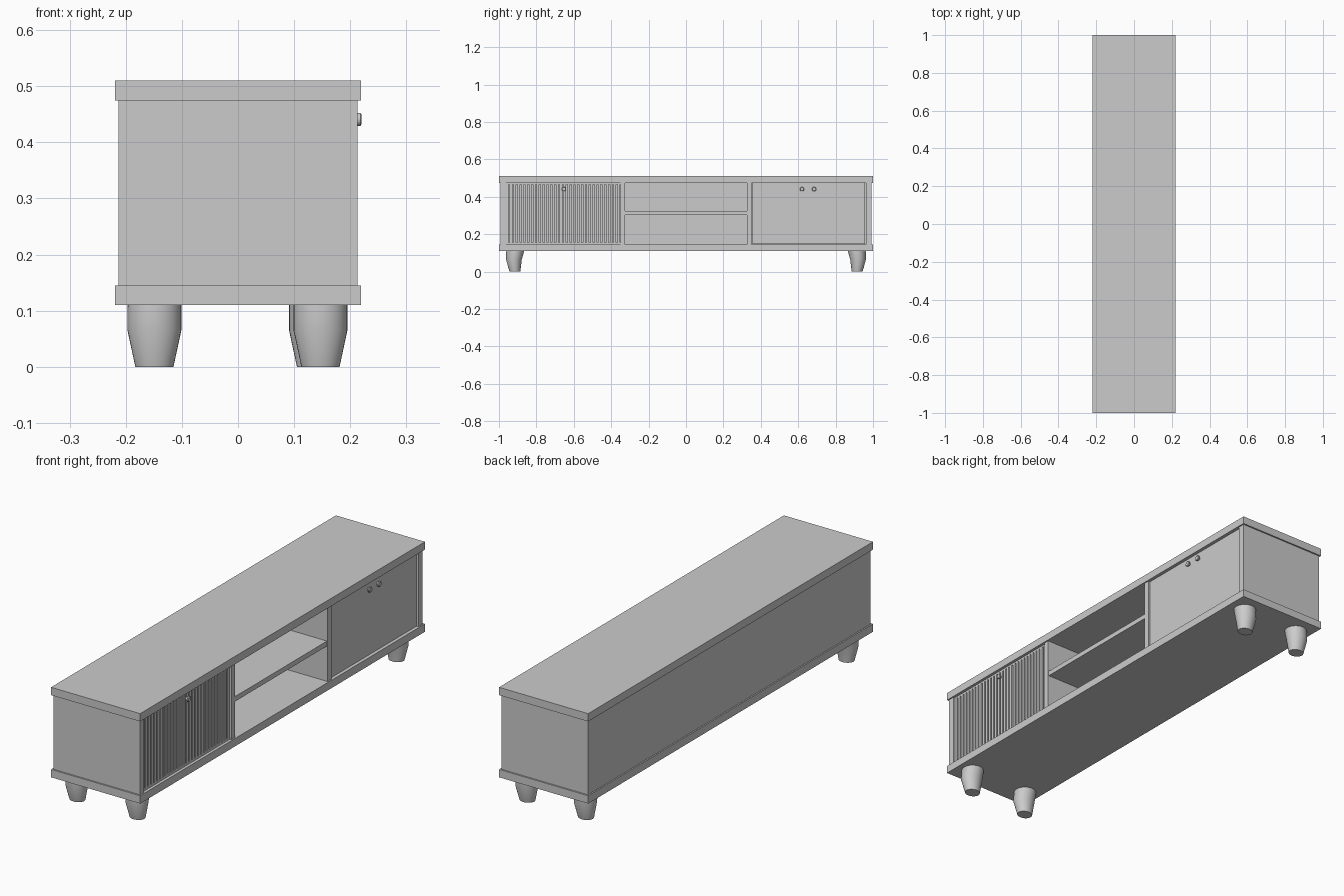
import bpy, bmesh, math
from mathutils import Matrix

if "Cube" in bpy.data.objects:
    bpy.data.objects.remove(bpy.data.objects["Cube"])


def finish(name, bm):
    bmesh.ops.recalc_face_normals(bm, faces=bm.faces)
    me = bpy.data.meshes.new(name)
    bm.to_mesh(me)
    bm.free()
    ob = bpy.data.objects.new(name, me)
    bpy.context.collection.objects.link(ob)
    return ob


def add_box(bm, x, y, z):
    mat = Matrix.Translation((sum(x) / 2, sum(y) / 2, sum(z) / 2)) @ Matrix.Diagonal(
        (x[1] - x[0], y[1] - y[0], z[1] - z[0], 1))
    bmesh.ops.create_cube(bm, size=1, matrix=mat)


def box(name, x, y, z):
    bm = bmesh.new()
    add_box(bm, x, y, z)
    return finish(name, bm)


def lathe(name, rings, axis, n=32):
    # rings: (offset along axis, centre y, radius a, radius b)
    bm = bmesh.new()
    loops = []
    for h, cy, ra, rb in rings:
        loop = []
        for i in range(n):
            t = 2 * math.pi * i / n
            a, b = ra * math.cos(t), cy + rb * math.sin(t)
            loop.append(bm.verts.new((a, b, h) if axis == 'Z' else (h, b, a)))
        loops.append(loop)
    for lo, hi in zip(loops, loops[1:]):
        for i in range(n):
            j = (i + 1) % n
            bm.faces.new((lo[i], lo[j], hi[j], hi[i]))
    bm.faces.new(loops[0])
    bm.faces.new(loops[-1])
    ob = finish(name, bm)
    bpy.ops.object.select_all(action='DESELECT')
    ob.select_set(True)
    bpy.context.view_layer.objects.active = ob
    bpy.ops.object.shade_smooth_by_angle(angle=math.radians(25))
    return ob


Z0, Z1 = 0.145, 0.475

# Top and bottom slabs
box("top_slab", (-0.219, 0.219), (-1, 1), (Z1, 0.51))
box("bottom_slab", (-0.219, 0.219), (-1, 1), (0.11, Z0))

# End panels, dividers, back and middle shelf
for side, s in (("left", -1), ("right", 1)):
    box(side + "_end_panel", (-0.213, 0.213), sorted((s * 0.993, s * 0.963)), (Z0, Z1))
    box(side + "_divider", (-0.197, 0.213), sorted((s * 0.351, s * 0.325)), (Z0, Z1))
box("back_panel", (-0.213, -0.197), (-0.963, 0.963), (Z0, Z1))
box("middle_shelf", (-0.197, 0.210), (-0.325, 0.325), (0.302, 0.324))

# Solid door
box("solid_door", (0.187, 0.206), (0.355, 0.958), (0.147, 0.473))

# Slatted door: thin rails with vertical slats
bm = bmesh.new()
COUNT, START, END, WIDTH = 30, -0.963, -0.353, 0.0135
pitch = (END - START - WIDTH) / (COUNT - 1)
for i in range(COUNT):
    y = START + i * pitch
    add_box(bm, (0.190, 0.206), (y, y + WIDTH), (0.155, 0.467))
for z in ((Z0, 0.155), (0.467, Z1)):
    add_box(bm, (0.190, 0.206), (-0.963, -0.351), z)
finish("slatted_door", bm)

# Knobs: narrow stem with a round cap
for name, y in (("slatted_door_knob", -0.653), ("inner_door_knob", 0.62), ("outer_door_knob", 0.685)):
    k = lathe(name, [(0.203, 0, 0.006, 0.006), (0.212, 0, 0.006, 0.006),
                     (0.213, 0, 0.0115, 0.0115), (0.218, 0, 0.0115, 0.0115),
                     (0.220, 0, 0.009, 0.009)], 'X', 24)
    k.location = (0, y, 0.441)

# Tapered legs
for name, x, s in (("front_left_leg", -0.149, -1), ("front_right_leg", 0.147, -1),
                   ("back_left_leg", -0.149, 1), ("back_right_leg", 0.139, 1)):
    leg = lathe(name, [(0, 0, 0.034, 0.029), (0.065, s * 0.005, 0.048, 0.042),
                       (0.11, -s * 0.002, 0.048, 0.048)], 'Z')
    leg.location = (x, s * 0.915, 0)
